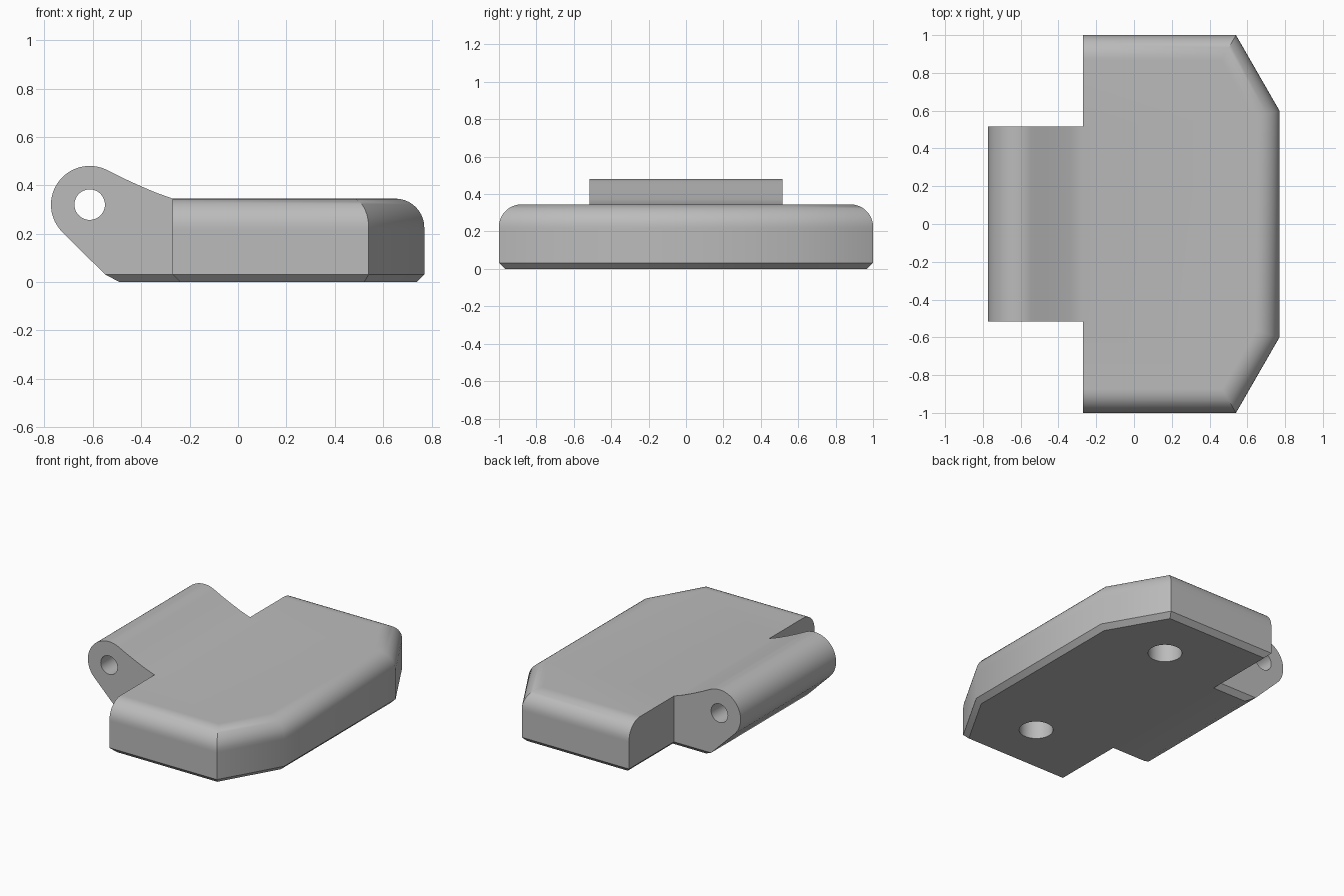
import bpy
import bmesh
from math import cos, sin, radians, pi
from mathutils import Matrix

cube = bpy.data.objects.get("Cube")
if cube:
    bpy.data.objects.remove(cube, do_unlink=True)

grey = bpy.data.materials.new("mid_grey")
grey.use_nodes = True
COLOUR = (0.5, 0.5, 0.5, 1)
grey.diffuse_color = COLOUR
grey.node_tree.nodes["Principled BSDF"].inputs["Base Color"].default_value = COLOUR

HEIGHT, ROUND, CHAMFER = 0.345, 0.12, 0.032
BACK = -0.27


def finish(name, bm):
    bmesh.ops.recalc_face_normals(bm, faces=bm.faces)
    mesh = bpy.data.meshes.new(name)
    bm.to_mesh(mesh)
    bm.free()
    mesh.materials.append(grey)
    obj = bpy.data.objects.new(name, mesh)
    bpy.context.collection.objects.link(obj)
    return obj


def loft(name, rings):
    """Skin a stack of equal point rings and cap both ends."""
    bm = bmesh.new()
    loops = [[bm.verts.new(p) for p in ring] for ring in rings]
    for a, b in zip(loops, loops[1:]):
        for i in range(len(a)):
            j = (i + 1) % len(a)
            bm.faces.new((a[i], a[j], b[j], b[i]))
    bm.faces.new(loops[0])
    bm.faces.new(loops[-1])
    return finish(name, bm)


def cylinder(name, centre, radius, depth, rotation=Matrix()):
    bm = bmesh.new()
    bmesh.ops.create_cone(bm, cap_ends=True, segments=48, radius1=radius, radius2=radius,
                          depth=depth, matrix=Matrix.Translation(centre) @ rotation)
    return finish(name, bm)


def combine(target, other, operation):
    mod = target.modifiers.new(operation.lower(), "BOOLEAN")
    mod.operation, mod.solver, mod.object = operation, "EXACT", other
    bpy.context.view_layer.objects.active = target
    bpy.ops.object.modifier_apply(modifier=mod.name)
    bpy.data.objects.remove(other, do_unlink=True)


def outline(z, inset, back_inset=0):
    """Plan of the body with clipped front corners, mitred when inset."""
    half = [(BACK + back_inset, 1 - inset),
            (0.54 - 0.577 * inset, 1 - inset),
            (0.77 - inset, 0.6 - 0.268 * inset)]
    return [(x, y, z) for x, y in half] + [(x, -y, z) for x, y in reversed(half)]


# Body: chamfered foot, straight wall, rounded shoulder, flat top
rings = [outline(0, CHAMFER, CHAMFER), outline(CHAMFER, 0), outline(HEIGHT - ROUND - 0.01, 0)]
for i in range(11):
    a = radians(9 * i)
    rings.append(outline(HEIGHT - ROUND + ROUND * sin(a), ROUND * (1 - cos(a))))
rings.append(outline(HEIGHT, ROUND + 0.01))
body = loft("body", rings)

# Hinge arm: round eye with a tangent slope below and a sweep into the body above
EYE_X, EYE_Z, EYE_R, ARM = -0.613, 0.32, 0.16, 0.515
INNER = -0.15
profile = [(INNER, CHAMFER), (INNER, 0.305), (BACK, HEIGHT), (-0.34, 0.37),
           (-0.41, 0.4), (-0.48, 0.432)]
for i in range(33):
    a = radians(65 + 5 * i)
    profile.append((EYE_X + EYE_R * cos(a), EYE_Z + EYE_R * sin(a)))
profile.append((-0.55, CHAMFER))
arm = loft("hinge_arm", [[(x, y, z) for x, z in profile] for y in (-ARM, ARM)])


def rectangle(x, y, z):
    return [(x, -y, z), (INNER, -y, z), (INNER, y, z), (x, y, z)]


foot = loft("hinge_foot", [rectangle(-0.49, ARM - CHAMFER, 0), rectangle(-0.55, ARM, CHAMFER)])
combine(arm, foot, "UNION")
combine(arm, cylinder("pin_hole", (EYE_X, 0, EYE_Z), 0.063, 2,
                      Matrix.Rotation(pi / 2, 4, "X")), "DIFFERENCE")
combine(body, arm, "UNION")

# Blind round sockets in the underside
for side in (-1, 1):
    combine(body, cylinder("socket", (0.27, side * 0.62, 0), 0.105, 0.5), "DIFFERENCE")

body.name = "hinged_block"
bpy.ops.object.select_all(action="DESELECT")
body.select_set(True)
bpy.context.view_layer.objects.active = body
bpy.ops.object.shade_smooth_by_angle(angle=radians(30))
